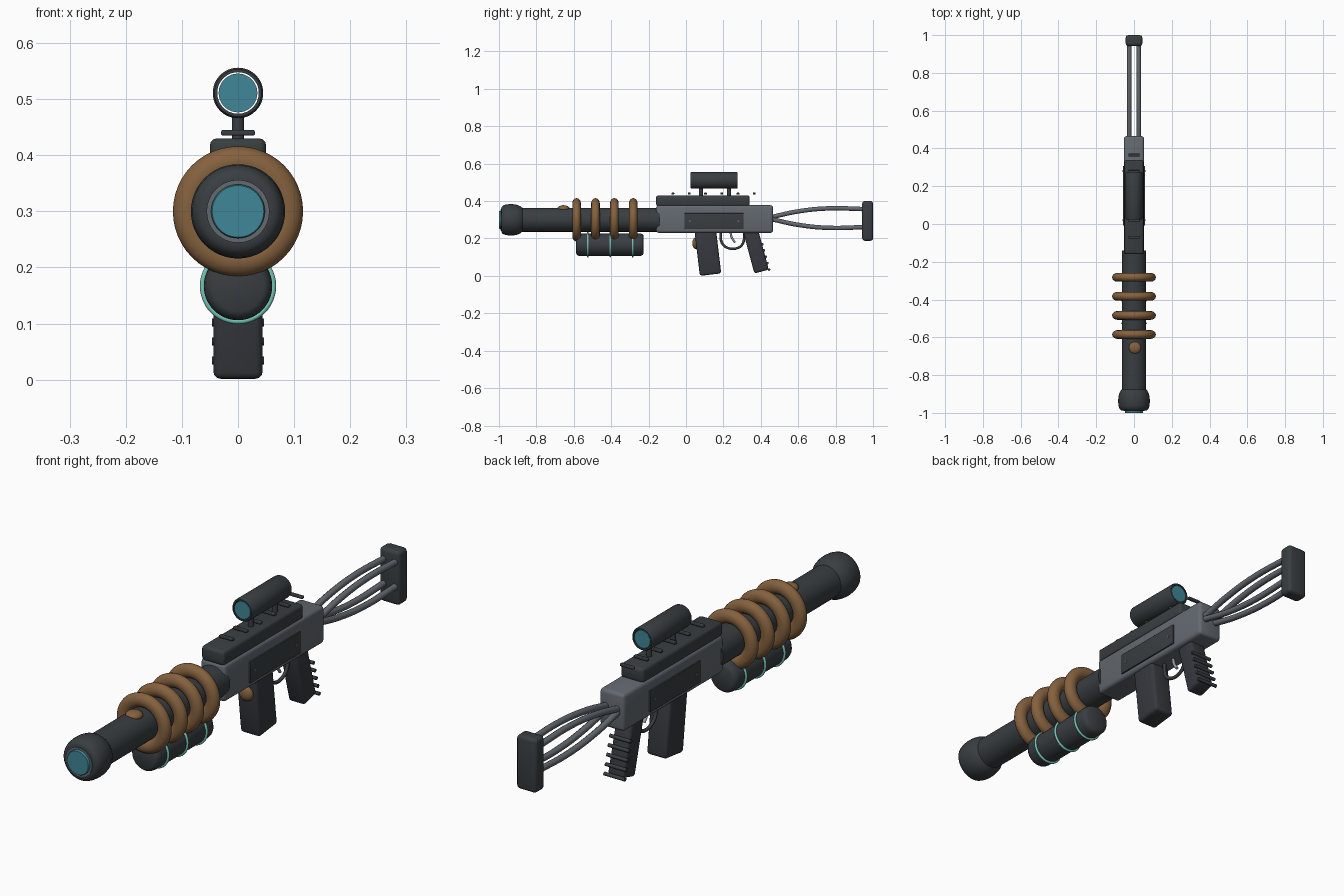
import bpy, bmesh, math
from mathutils import Matrix, Vector

if "Cube" in bpy.data.objects:
    bpy.data.objects.remove(bpy.data.objects["Cube"])


def material(name, r, g, b):
    m = bpy.data.materials.new(name)
    m.diffuse_color = (r, g, b, 1)
    m.use_nodes = True
    m.node_tree.nodes["Principled BSDF"].inputs["Base Color"].default_value = m.diffuse_color
    return m


DARK = material("charcoal", 0.040, 0.048, 0.054)
GRIP = material("dark_grip", 0.036, 0.040, 0.048)
GREY = material("gunmetal_grey", 0.125, 0.142, 0.162)
BROWN = material("copper_brown", 0.235, 0.120, 0.048)
LENS = material("teal_glass", 0.050, 0.240, 0.310)
MINT = material("mint_band", 0.180, 0.560, 0.480)
STEEL = material("light_steel", 0.30, 0.33, 0.36)


def finish(name, bm, mat, angle=40):
    bmesh.ops.recalc_face_normals(bm, faces=bm.faces)
    me = bpy.data.meshes.new(name)
    bm.to_mesh(me)
    bm.free()
    ob = bpy.data.objects.new(name, me)
    bpy.context.collection.objects.link(ob)
    me.materials.append(mat)
    smooth(ob, angle)
    return ob


def smooth(ob, angle=40):
    bpy.ops.object.select_all(action='DESELECT')
    ob.select_set(True)
    bpy.context.view_layer.objects.active = ob
    bpy.ops.object.shade_smooth_by_angle(angle=math.radians(angle))


def box(name, centre, size, mat, bevel=0.0, tilt=0.0):
    """Rounded box, tilted about x."""
    bm = bmesh.new()
    bmesh.ops.create_cube(bm, size=1)
    bmesh.ops.scale(bm, vec=size, verts=bm.verts)
    if bevel:
        bmesh.ops.bevel(bm, geom=bm.edges[:], offset=bevel, segments=3,
                        profile=0.5, affect='EDGES')
    M = Matrix.Translation(centre) @ Matrix.Rotation(math.radians(tilt), 4, 'X')
    bmesh.ops.transform(bm, matrix=M, verts=bm.verts)
    return finish(name, bm, mat)


def lathe(name, z, profile, mat, closed=False, sides=48):
    """Revolve (y, radius) points about the y axis at height z."""
    bm = bmesh.new()
    rings = []
    for y, r in profile:
        rings.append([bm.verts.new((r * math.cos(a), y, z + r * math.sin(a)))
                      for a in (2 * math.pi * i / sides for i in range(sides))])
    pairs = list(zip(rings, rings[1:]))
    if closed:
        pairs.append((rings[-1], rings[0]))
    else:
        bm.faces.new(rings[0])
        bm.faces.new(rings[-1])
    for a, b in pairs:
        for i in range(sides):
            j = (i + 1) % sides
            bm.faces.new((a[i], a[j], b[j], b[i]))
    return finish(name, bm, mat)


def ring(name, y, z, major, minor_r, minor_y, mat):
    """Torus about the y axis with an oval section."""
    n = 16
    pts = [(y + minor_y * math.sin(2 * math.pi * i / n),
            major + minor_r * math.cos(2 * math.pi * i / n)) for i in range(n)]
    return lathe(name, z, pts, mat, closed=True)


def tube(name, points, radius, mat):
    cu = bpy.data.curves.new(name, 'CURVE')
    cu.dimensions = '3D'
    cu.bevel_depth = radius
    cu.bevel_resolution = 3
    cu.use_fill_caps = True
    sp = cu.splines.new('BEZIER')
    sp.bezier_points.add(len(points) - 1)
    for bp, p in zip(sp.bezier_points, points):
        bp.co = p
        bp.handle_left_type = bp.handle_right_type = 'AUTO'
    ob = bpy.data.objects.new(name, cu)
    bpy.context.collection.objects.link(ob)
    cu.materials.append(mat)
    bpy.ops.object.select_all(action='DESELECT')
    ob.select_set(True)
    bpy.context.view_layer.objects.active = ob
    bpy.ops.object.convert(target='MESH')
    smooth(bpy.context.object)


def rod(name, a, b, radius, mat):
    a, b = Vector(a), Vector(b)
    bm = bmesh.new()
    bmesh.ops.create_cone(bm, cap_ends=True, segments=16, radius1=radius,
                          radius2=radius, depth=(b - a).length)
    M = Matrix.Translation((a + b) / 2) @ (b - a).to_track_quat('Z', 'Y').to_matrix().to_4x4()
    bmesh.ops.transform(bm, matrix=M, verts=bm.verts)
    return finish(name, bm, mat)


def button(name, centre, radii, mat):
    bm = bmesh.new()
    bmesh.ops.create_uvsphere(bm, u_segments=24, v_segments=14, radius=1)
    bmesh.ops.scale(bm, vec=radii, verts=bm.verts)
    bmesh.ops.translate(bm, vec=centre, verts=bm.verts)
    return finish(name, bm, mat)


# Barrel with flared muzzle, bore ring and glowing emitter
AX = 0.30
lathe("barrel", AX, [(-0.92, 0.064), (-0.14, 0.064)], DARK)
lathe("muzzle", AX, [(-0.988, 0.058), (-0.986, 0.068), (-0.978, 0.077), (-0.962, 0.082),
                     (-0.94, 0.084), (-0.92, 0.083), (-0.90, 0.079), (-0.885, 0.072),
                     (-0.875, 0.064)], DARK)
lathe("bore_ring", AX, [(-0.991, 0.056), (-0.98, 0.056)], GREY)
lathe("emitter_lens", AX, [(-1.0, 0.046), (-0.997, 0.048), (-0.98, 0.048)], LENS)

# Four copper coils around the barrel, and the barrel button
for i in range(4):
    ring(f"coil_{i + 1}", -0.585 + 0.101 * i, AX, 0.089, 0.027, 0.023, BROWN)
button("barrel_button", (0.005, -0.655, 0.36), (0.032, 0.032, 0.018), BROWN)

# Underslung tank with bands
TZ = 0.167
lathe("tank", TZ, [(-0.588, 0.046), (-0.584, 0.053), (-0.576, 0.059), (-0.564, 0.061),
                   (-0.25, 0.061), (-0.238, 0.059), (-0.230, 0.053), (-0.226, 0.046)], DARK)
for i in range(3):
    ring(f"tank_band_{i + 1}", -0.525 + 0.12 * i, TZ, 0.063, 0.005, 0.005, MINT)

# Receiver, side panels with screws, top rail with slats
box("receiver", (0, 0.153, 0.304), (0.108, 0.625, 0.148), GREY, 0.014)
for s, side in ((1, "right"), (-1, "left")):
    box(f"side_panel_{side}", (s * 0.055, 0.15, 0.293), (0.009, 0.315, 0.085), DARK, 0.002)
    for k, y in enumerate((0.02, 0.28)):
        rod(f"panel_screw_{side}_{k + 1}", (s * 0.055, y, 0.293), (s * 0.061, y, 0.293),
            0.005, GREY)
box("top_rail", (0, 0.09, 0.401), (0.100, 0.50, 0.058), DARK, 0.012)
for i in range(6):
    box(f"rail_slat_{i + 1}", (0, -0.07 + 0.087 * i, 0.440), (0.06, 0.015, 0.010), DARK, 0.003)

# Hollow scope with a lens at each end, on two posts
SZ = 0.511
lathe("scope_tube", SZ, [(0.025, 0.037), (0.025, 0.042), (0.031, 0.045), (0.269, 0.045),
                         (0.275, 0.042), (0.275, 0.037)], DARK, closed=True)
for y, end in ((0.027, "front"), (0.267, "rear")):
    lathe(f"scope_lens_{end}", SZ, [(y, 0.0345), (y + 0.006, 0.0345)], LENS)
for k, y in enumerate((0.08, 0.23)):
    rod(f"scope_post_{k + 1}", (0, y, 0.425), (0, y, 0.472), 0.011, DARK)

# Magazine with front button
box("magazine", (0, 0.117, 0.126), (0.088, 0.115, 0.24), GRIP, 0.013, 6.8)
button("magazine_button", (0, 0.052, 0.175), (0.03, 0.018, 0.031), BROWN)

# Pistol grip with ribs down its back
box("pistol_grip", (0, 0.375, 0.132), (0.072, 0.08, 0.225), GRIP, 0.012, 15)
for i in range(5):
    z = 0.034 + 0.034 * i
    y = 0.444 - (z - 0.034) * 0.268
    rod(f"grip_rib_{i + 1}", (-0.046, y, z), (0.046, y, z), 0.007, DARK)

# Trigger guard and trigger
tube("trigger_guard", [(0, 0.185, 0.235), (0, 0.193, 0.175), (0, 0.225, 0.149),
                       (0, 0.275, 0.149), (0, 0.303, 0.172), (0, 0.312, 0.235)], 0.007, DARK)
tube("trigger", [(0, 0.237, 0.235), (0, 0.245, 0.205), (0, 0.262, 0.178)], 0.006, STEEL)

# Stock: four curved tubes and a butt pad
for s, side in ((1, "right"), (-1, "left")):
    for u, level in ((1, "upper"), (-1, "lower")):
        path = [(s * 0.025, y, 0.309 + u * dz) for y, dz in
                ((0.45, 0.004), (0.60, 0.036), (0.76, 0.052), (0.96, 0.048))]
        tube(f"stock_tube_{level}_{side}", path, 0.0125, GREY)
box("butt_pad", (0, 0.971, 0.294), (0.088, 0.058, 0.213), DARK, 0.014)
